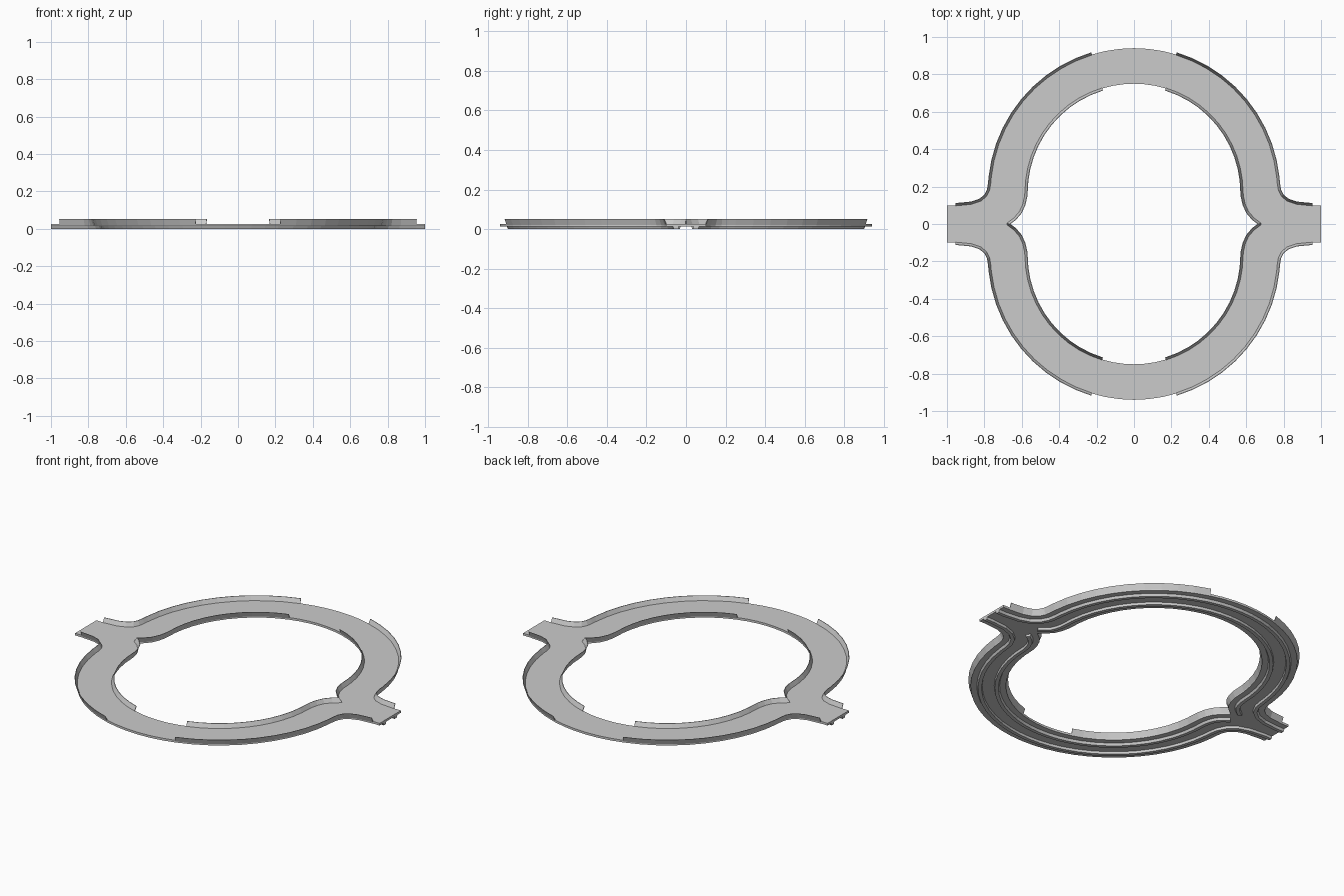
import bpy, bmesh
from math import radians, cos, sin
from mathutils import Vector

if "Cube" in bpy.data.objects:
    bpy.data.objects.remove(bpy.data.objects["Cube"])

# One quadrant of the plan: a straight end stub flowing into a ring branch
CY, R_OUT, R_IN = 0.17, 0.77, 0.58
DECK_LOW, DECK_TOP, WALL_TOP = 0.014, 0.027, 0.052
ANGLES = [6 + 67 * i / 10 for i in range(11)] + [78.7, 84.3, 90]


def arc(r):
    return [Vector((r * cos(radians(a)), CY + r * sin(radians(a)))) for a in ANGLES]


outer = [Vector(p) for p in ((1, .1), (.955, .1), (.87, .108), (.82, .125),
                             (.79, .15), (.775, .18), (.769, .215))] + arc(R_OUT)
inner = [Vector(p) for p in ((.68, 0), (.64, .03), (.61, .065),
                             (.592, .105), (.582, .15), (.579, .19))] + arc(R_IN)


def offset(path, side, d):
    """Shift a path sideways; positive d moves away from the road."""
    pts = []
    for i, p in enumerate(path):
        t = (path[min(i + 1, len(path) - 1)] - path[max(i - 1, 0)]).normalized()
        n = Vector((t.y, -t.x)) * side
        if abs(p.x) < 1e-4:                      # square to the mirror plane
            n = Vector((0, side))
        elif abs(p.y) < 1e-4 and d > 0:          # mitre at the cusp
            n = Vector((1 / n.x, 0))
        pts.append(p + n * d)
    return pts


def finish(name, bm):
    bmesh.ops.recalc_face_normals(bm, faces=bm.faces)
    me = bpy.data.meshes.new(name)
    bm.to_mesh(me)
    bm.free()
    ob = bpy.data.objects.new(name, me)
    bpy.context.collection.objects.link(ob)
    m = ob.modifiers.new("four_way", 'MIRROR')
    m.use_axis = (True, True, False)
    m.merge_threshold = 0.0005
    return ob


def sweep(name, path, side, section, first=0, last=None):
    """Sweep a closed (offset, z) section along part of a path."""
    bm = bmesh.new()
    rails = [[bm.verts.new((p.x, p.y, z)) for p in offset(path, side, d)[first:last]]
             for d, z in section]
    n = len(rails)
    for k in range(n):
        a, b = rails[k], rails[(k + 1) % n]
        for i in range(len(a) - 1):
            bm.faces.new((a[i], a[i + 1], b[i + 1], b[i]))
    for end in (0, -1):
        if abs(rails[0][end].co.x) > 1e-4:
            bm.faces.new([r[end] for r in rails])
    return finish(name, bm)


# Road deck: flat plate between both edges, left open on the mirror planes
bm = bmesh.new()
outline = outer + inner[::-1] + [Vector((1, 0))]
low = [bm.verts.new((p.x, p.y, DECK_LOW)) for p in outline]
top = [bm.verts.new((p.x, p.y, DECK_TOP)) for p in outline]
for i in range(len(outline)):
    j = (i + 1) % len(outline)
    p, q = outline[i], outline[j]
    if abs(p.x) + abs(q.x) > 1e-3 and abs(p.y) + abs(q.y) > 1e-3:
        bm.faces.new((low[i], low[j], top[j], top[i]))
caps = [bm.faces.new(low), bm.faces.new(top)]
bmesh.ops.triangulate(bm, faces=caps)
finish("road_deck", bm)

# Thin guard walls leaning outwards, with gaps at the ring's crown
wall = [(-.004, DECK_TOP - .002), (0, DECK_TOP - .006), (.012, WALL_TOP), (.009, WALL_TOP)]
sweep("outer_guard_wall", outer, 1, wall, 1, 7 + 11)
sweep("inner_guard_wall", inner, -1, wall, 0, 6 + 11)

# Support rails under the deck, leaving a groove along the centre
rail = [(-.033, DECK_LOW + .001), (-.040, 0), (-.060, 0), (-.063, DECK_LOW + .001)]
sweep("outer_under_rail", outer, 1, rail)
sweep("inner_under_rail", inner, -1, rail)
